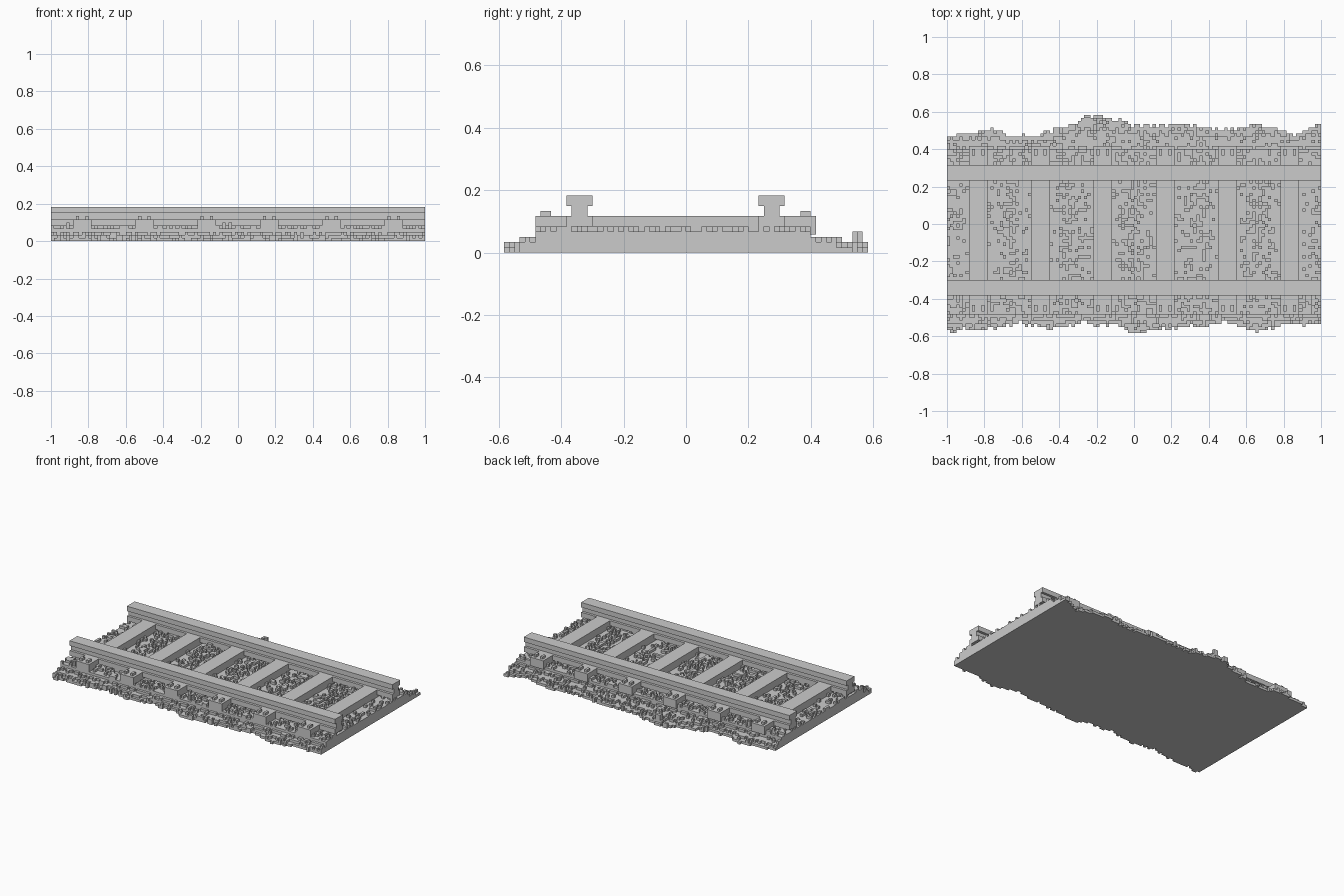
import bpy, bmesh, random, math

if "Cube" in bpy.data.objects:
    bpy.data.objects.remove(bpy.data.objects["Cube"])

random.seed(7)
V = 1 / 60              # voxel size
NX, NY = 60, 36         # half extents in voxels
SLEEPERS = range(-53, 54, 20)
CORE = (-29, 24)        # raised ballast bed across y


def finish(bm, name):
    me = bpy.data.meshes.new(name)
    bm.to_mesh(me)
    bm.free()
    ob = bpy.data.objects.new(name, me)
    bpy.context.collection.objects.link(ob)
    return ob


def box(bm, x0, x1, y0, y1, z0, z1):
    vs = bmesh.ops.create_cube(bm, size=1)["verts"]
    for v in vs:
        v.co.x = V * (x1 if v.co.x > 0 else x0)
        v.co.y = V * (y1 if v.co.y > 0 else y0)
        v.co.z = V * (z1 if v.co.z > 0 else z0)


def lerp(pts, x):
    for (a, fa), (b, fb) in zip(pts, pts[1:]):
        if x <= b:
            return fa + (fb - fa) * (x - a) / (b - a)
    return pts[-1][1]


# Ragged outer edges of the gravel
back = [(-1, .47), (-.9, .48), (-.74, .51), (-.65, .46), (-.5, .48), (-.35, .53),
        (-.2, .59), (-.1, .56), (0, .53), (.25, .53), (.5, .5), (.65, .53),
        (.75, .51), (.87, .48), (.95, .52), (1, .54)]
front = [(-1, .57), (-.75, .56), (-.6, .53), (-.4, .56), (-.3, .53), (-.1, .54),
         (0, .58), (.12, .57), (.3, .55), (.5, .53), (.65, .57), (.8, .54), (1, .53)]


def height(i, j):
    x, y = (i + .5) * V, j + .5
    r = random.random()
    if CORE[0] <= y <= CORE[1]:
        gap = (i + 60 - 13) % 20 - 6.5      # distance from middle of the bay
        tie = any(s <= i < s + 6 for s in SLEEPERS)
        if tie:
            return 4
        dens = .32 * math.exp(-(gap / 5) ** 2) + .05
        if y < -23 or y > 19:
            dens = .35
        return 4 + (r < dens) + (r < .004)
    side = back if y > 0 else front
    edge = lerp(side, x) / V + random.choice((-.5, 0, 0, .5))
    inner = CORE[1] if y > 0 else -CORE[0]
    d = (edge - abs(y)) / max(edge - inner, 1)
    if d < 0:
        return 0
    bump = 1 if r < .22 else 0
    if abs(y) - inner < 1 and r > .5:
        bump = 1
    return (1 if d < .4 else 2) + bump


# Ballast: height field of cubes, outer faces only
H = {(i, j): height(i, j) for i in range(-NX, NX) for j in range(-NY, NY)}
for i, j in ((-12, 33), (-11, 33), (-12, 32)):
    H[i, j] = 4
bm = bmesh.new()


def quad(*pts):
    bm.faces.new([bm.verts.new((x * V, y * V, z * V)) for x, y, z in pts])


for (i, j), h in H.items():
    if not h:
        continue
    a, b, c, d = (i, j), (i + 1, j), (i + 1, j + 1), (i, j + 1)
    quad((*a, h), (*b, h), (*c, h), (*d, h))
    quad((*d, 0), (*c, 0), (*b, 0), (*a, 0))
    for p, q, n in ((a, b, (i, j - 1)), (b, c, (i + 1, j)),
                    (c, d, (i, j + 1)), (d, a, (i - 1, j))):
        low = H.get(n, 0)
        if low < h:
            quad((*p, low), (*q, low), (*q, h), (*p, h))
bmesh.ops.remove_doubles(bm, verts=bm.verts, dist=1e-5)
finish(bm, "ballast")

# Sleepers with bolt blocks at both ends
bm, bolts = bmesh.new(), bmesh.new()
for s in SLEEPERS:
    box(bm, s, s + 6, -29, 25, 3.5, 7)
    for y in (-28, 22):
        for x in (s + 1, s + 4):
            box(bolts, x, x + 1, y, y + 2, 7, 8)
finish(bm, "sleepers")
finish(bolts, "sleeper_bolts")

# Rails: I-shaped profile swept along x
half = [(2.5, 5), (2.5, 7), (1.5, 7), (1.5, 9), (2.5, 9), (2.5, 11)]
profile = half + [(-y, z) for y, z in reversed(half)]
for name, yc in (("front_rail", -20.5), ("back_rail", 16.5)):
    bm = bmesh.new()
    f = bm.faces.new([bm.verts.new((-1, (y + yc) * V, z * V)) for y, z in profile])
    ext = bmesh.ops.extrude_face_region(bm, geom=[f], use_keep_orig=True)["geom"]
    bmesh.ops.translate(bm, vec=(2, 0, 0),
                        verts=[e for e in ext if isinstance(e, bmesh.types.BMVert)])
    bmesh.ops.recalc_face_normals(bm, faces=bm.faces)
    finish(bm, name)
